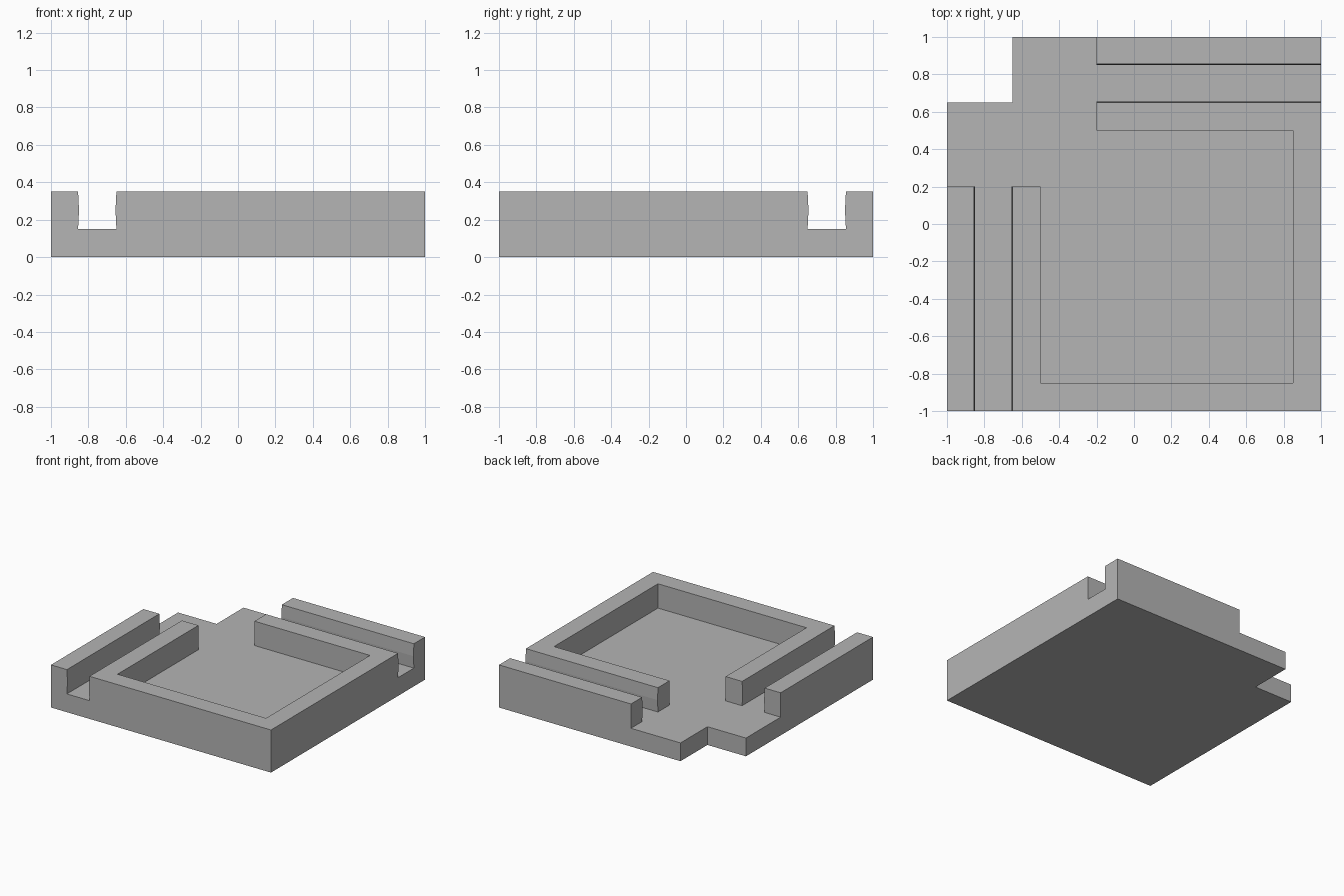
import bpy
import bmesh
from mathutils import Vector

HEIGHT, FLOOR = 0.35, 0.15
RAIL, SLOT = 0.855, 0.65      # outer and inner sides of the guide slots
WALL_END = 0.2                # where the slot walls stop near the corner

cube = bpy.data.objects.get("Cube")
if cube:
    bpy.data.objects.remove(cube, do_unlink=True)

grey = bpy.data.materials.new("plain_grey")
grey.use_nodes = True
colour = (0.46, 0.46, 0.46, 1)
grey.diffuse_color = colour
grey.node_tree.nodes["Principled BSDF"].inputs["Base Color"].default_value = colour


def swap(p):
    """Mirror a point across the diagonal through the notched corner."""
    return (-p[1], -p[0], *p[2:])


def prism(name, points, offset):
    """Extrude a closed outline along an offset."""
    bm = bmesh.new()
    face = bm.faces.new([bm.verts.new(p) for p in points])
    top = bmesh.ops.extrude_face_region(bm, geom=[face])["geom"]
    bmesh.ops.translate(bm, vec=Vector(offset),
                        verts=[v for v in top if isinstance(v, bmesh.types.BMVert)])
    bmesh.ops.recalc_face_normals(bm, faces=bm.faces)
    mesh = bpy.data.meshes.new(name)
    bm.to_mesh(mesh)
    bm.free()
    mesh.materials.append(grey)
    obj = bpy.data.objects.new(name, mesh)
    bpy.context.collection.objects.link(obj)
    return obj


def mirrored_outline(half, z):
    """Complete an outline that is symmetric about the diagonal."""
    full = half + [swap(p) for p in reversed(half) if swap(p) != p]
    return [(x, y, z) for x, y in full]


# Square body with the corner notch
body_half = [(-SLOT, SLOT), (-1, SLOT), (-1, -1), (1, -1)]
body = prism("tray_body", [(x, y, 0) for x, y in body_half + [(1, 1), (-SLOT, 1)]],
             (0, 0, HEIGHT))

# One recess forms the open corner, both slots and the square pocket
recess_half = [(-1.1, 1.1), (-1.1, WALL_END), (-RAIL, WALL_END), (-RAIL, -1.1),
               (-SLOT, -1.1), (-SLOT, WALL_END), (-0.5, WALL_END),
               (-0.5, -0.85), (0.85, -0.85)]
recess = prism("recess_cutter", mirrored_outline(recess_half, FLOOR), (0, 0, 0.5))
recess.hide_render = True
recess.hide_viewport = True
cut = body.modifiers.new("recess", "BOOLEAN")
cut.operation = "DIFFERENCE"
cut.solver = "EXACT"
cut.object = recess

# Shallow grip ridges along both sides of each slot
for side, x, inward in (("outer", -RAIL, 0.005), ("inner", -SLOT, -0.005)):
    profile = [(x, -1, FLOOR), (x + inward, -1, (FLOOR + HEIGHT) / 2), (x, -1, HEIGHT)]
    length = 1 + WALL_END
    prism(f"right_slot_{side}_ridge", profile, (0, length, 0))
    prism(f"back_slot_{side}_ridge", [swap(p) for p in profile], (-length, 0, 0))
